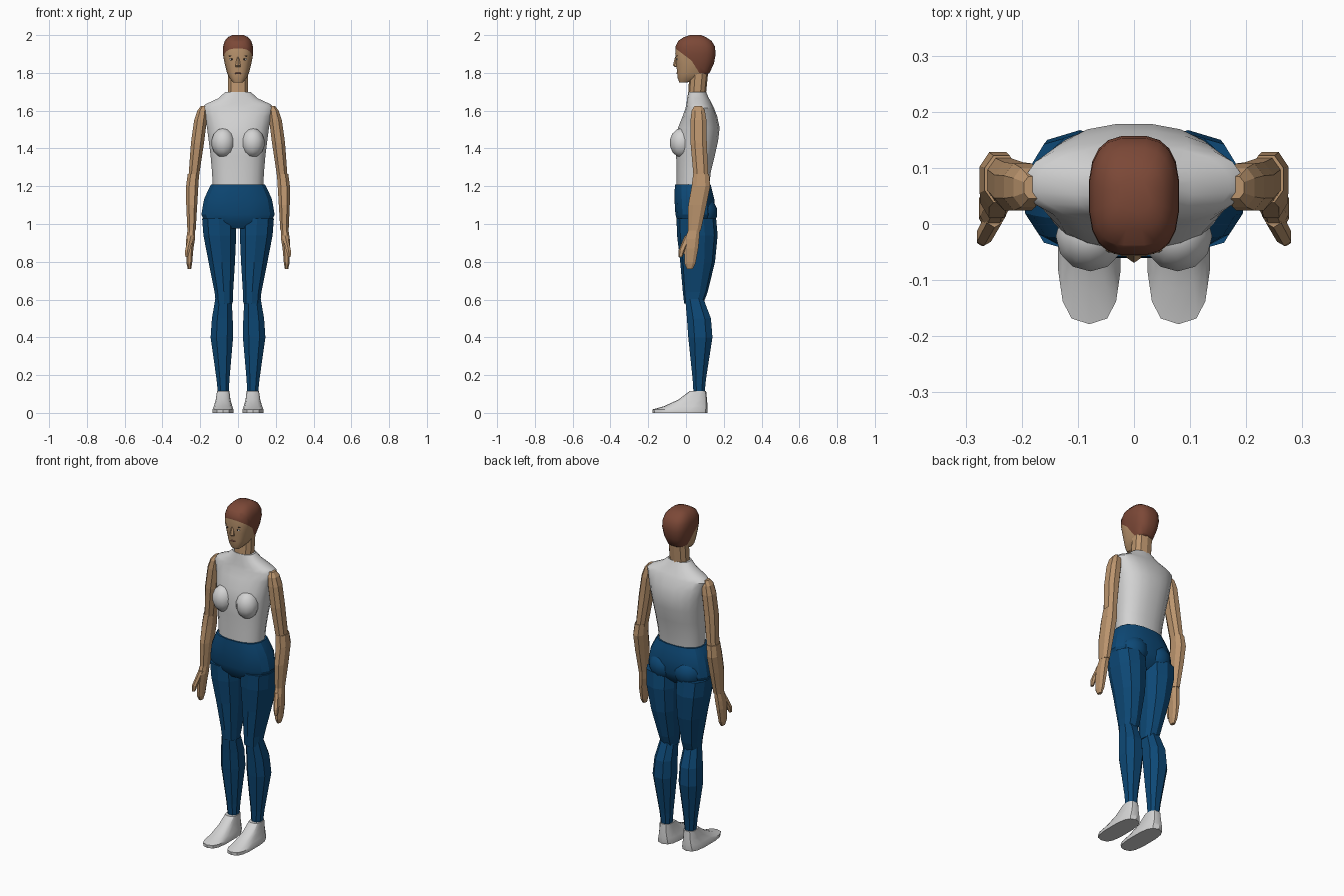
import bpy
import bmesh
from math import sin, cos, pi, radians
from mathutils import Vector

default_cube = bpy.data.objects.get("Cube")
if default_cube:
    bpy.data.objects.remove(default_cube, do_unlink=True)


def make_material(name, red, green, blue):
    colour = (red, green, blue, 1)
    material = bpy.data.materials.new(name)
    material.use_nodes = True
    material.diffuse_color = colour
    shader = material.node_tree.nodes["Principled BSDF"]
    shader.inputs["Base Color"].default_value = colour
    shader.inputs["Roughness"].default_value = 0.8
    return material


skin = make_material("skin", .5, .3, .155)
hair = make_material("brown_hair", .2, .065, .038)
white = make_material("white_cloth", .65, .65, .65)
blue = make_material("blue_trousers", .004, .065, .18)
dark = make_material("dark_eye", .02, .015, .012)
eye_white = make_material("eye_white", .6, .58, .55)
lip = make_material("lip", .3, .12, .08)


def finish(name, bm, material, smooth_angle):
    bmesh.ops.recalc_face_normals(bm, faces=bm.faces)
    mesh = bpy.data.meshes.new(name)
    bm.to_mesh(mesh)
    bm.free()
    mesh.materials.append(material)
    part = bpy.data.objects.new(name, mesh)
    bpy.context.collection.objects.link(part)
    if smooth_angle:
        bpy.ops.object.select_all(action="DESELECT")
        part.select_set(True)
        bpy.context.view_layer.objects.active = part
        bpy.ops.object.shade_smooth_by_angle(angle=radians(smooth_angle))
    return part


def loft(name, rings, material, sides=8, power=2.4, flip=1, smooth_angle=0):
    """Skin rounded box sections given as (z, x_min, x_max, y_min, y_max)."""
    bm = bmesh.new()

    def bend(value):
        return abs(value) ** (2 / power) * (1 if value > 0 else -1)

    angles = [2 * pi * (i + .5) / sides for i in range(sides)]
    reach = max(bend(cos(a)) for a in angles)
    loops = []
    for z, x_min, x_max, y_min, y_max in rings:
        loop = []
        for a in angles:
            x = (x_min + x_max + (x_max - x_min) * bend(cos(a)) / reach) / 2
            y = (y_min + y_max + (y_max - y_min) * bend(sin(a)) / reach) / 2
            loop.append(bm.verts.new((flip * x, y, z)))
        loops.append(loop)
    for low, high in zip(loops, loops[1:]):
        for i in range(sides):
            j = (i + 1) % sides
            bm.faces.new((low[i], low[j], high[j], high[i]))
    bm.faces.new(loops[0])
    bm.faces.new(loops[-1])
    return finish(name, bm, material, smooth_angle)


def centred(rings):
    return [(z, -half, half, front, back) for z, half, front, back in rings]


def ball(name, centre, radii, material, segments=12, smooth_angle=40):
    bm = bmesh.new()
    bmesh.ops.create_uvsphere(bm, u_segments=segments, v_segments=segments // 2 + 1, radius=1)
    bmesh.ops.scale(bm, vec=radii, verts=bm.verts)
    bmesh.ops.translate(bm, vec=centre, verts=bm.verts)
    return finish(name, bm, material, smooth_angle)


# Head, split along the hairline so the cap of hair is its own colour
head = loft("head", centred([
    (1.75, .026, -.036, .01), (1.772, .045, -.044, .08), (1.8, .058, -.047, .125),
    (1.85, .071, -.052, .148), (1.9, .08, -.057, .157), (1.94, .079, -.055, .153),
    (1.97, .07, -.04, .135), (1.99, .052, -.01, .105), (2, .03, .02, .08)]),
    skin, sides=20, power=2.8, smooth_angle=35)
head.data.materials.append(hair)
hairline = [(Vector((0, -.05, 1.925)), Vector((0, .75, 1)).normalized()),
            (Vector((0, .045, 1.84)), Vector((0, 1.6, 1)).normalized())]
bm = bmesh.new()
bm.from_mesh(head.data)
for point, normal in hairline:
    bmesh.ops.bisect_plane(bm, geom=bm.verts[:] + bm.edges[:] + bm.faces[:],
                           plane_co=point, plane_no=normal)
for face in bm.faces:
    middle = face.calc_center_median()
    face.material_index = int(any((middle - p).dot(n) > 0 for p, n in hairline))
bm.to_mesh(head.data)
bm.free()

# Face details
loft("nose", centred([(1.832, .013, -.058, -.03), (1.84, .013, -.067, -.03),
                      (1.885, .006, -.056, -.03)]), skin, sides=6)
ball("mouth", (0, -.045, 1.798), (.02, .006, .005), lip)

# Neck
loft("neck", centred([(1.62, .06, .02, .12), (1.7, .054, .014, .105),
                      (1.8, .054, .02, .115)]), skin, sides=10)

# Sleeveless shirt
loft("shirt", centred([
    (1.18, .132, -.05, .12), (1.28, .138, -.05, .132), (1.36, .145, -.052, .152),
    (1.44, .155, -.055, .17), (1.51, .164, -.042, .178), (1.57, .178, -.018, .165),
    (1.615, .192, -.002, .148), (1.635, .17, .002, .138), (1.665, .105, .006, .122),
    (1.7, .066, .012, .105)]), white, sides=20, power=2.3, smooth_angle=32)

# Trouser hips
loft("hips", centred([
    (.975, .1, -.02, .1), (1.01, .175, -.045, .135), (1.05, .194, -.056, .15),
    (1.13, .18, -.061, .15), (1.18, .158, -.06, .138), (1.21, .142, -.058, .13)]),
    blue, sides=16, power=2.5, smooth_angle=25)

# Paired parts, built once for each side
for side, flip in (("left", 1), ("right", -1)):
    ball(side + "_eye", (flip * .033, -.046, 1.872), (.014, .006, .006), eye_white)
    ball(side + "_pupil", (flip * .033, -.05, 1.872), (.005, .004, .005), dark, 8)
    ball(side + "_brow", (flip * .034, -.047, 1.89), (.018, .005, .003), dark, 8)

    ball(side + "_bust", (flip * .078, -.022, 1.43), (.063, .064, .078), white)
    ball(side + "_seat", (flip * .08, .085, 1.06), (.088, .082, .085), blue)

    # Arms and hands
    loft(side + "_upper_arm", [
        (1.25, .207, .262, .04, .118), (1.43, .18, .249, .024, .11),
        (1.55, .165, .232, .024, .108), (1.6, .162, .215, .03, .1),
        (1.625, .165, .196, .045, .085)], skin, flip=flip)
    loft(side + "_forearm", [
        (.965, .224, .268, .01, .078), (1.1, .216, .274, .012, .108),
        (1.2, .21, .275, .03, .128), (1.265, .206, .266, .038, .122)],
        skin, flip=flip)
    loft(side + "_hand", [
        (.762, .248, .266, .005, .035), (.79, .243, .272, -.008, .05),
        (.87, .236, .276, -.01, .065), (.92, .228, .274, -.005, .07),
        (.975, .226, .266, .014, .074)], skin, flip=flip)
    loft(side + "_thumb", [
        (.825, .264, .279, -.038, -.02), (.86, .255, .28, -.037, -.008),
        (.94, .235, .262, -.004, .03)], skin, sides=6, flip=flip)

    # Legs
    loft(side + "_thigh", [
        (.58, .028, .118, -.008, .09), (.64, .026, .124, -.014, .112),
        (.8, .016, .156, -.027, .15), (.94, .01, .183, -.043, .163),
        (1.03, .012, .19, -.046, .155)], blue, sides=10, flip=flip)
    loft(side + "_shin", [
        (.1, .05, .106, .04, .098), (.18, .045, .114, .035, .106),
        (.4, .026, .145, .012, .14), (.5, .028, .138, .005, .132),
        (.605, .034, .12, -.004, .092)], blue, flip=flip)

    # Shoes
    loft(side + "_shoe", [
        (0, .024, .135, -.175, .11), (.018, .024, .135, -.176, .112),
        (.035, .03, .128, -.115, .112), (.07, .04, .118, -.04, .11),
        (.115, .045, .111, .02, .106)], white, sides=14, power=2.9,
        flip=flip, smooth_angle=30)
